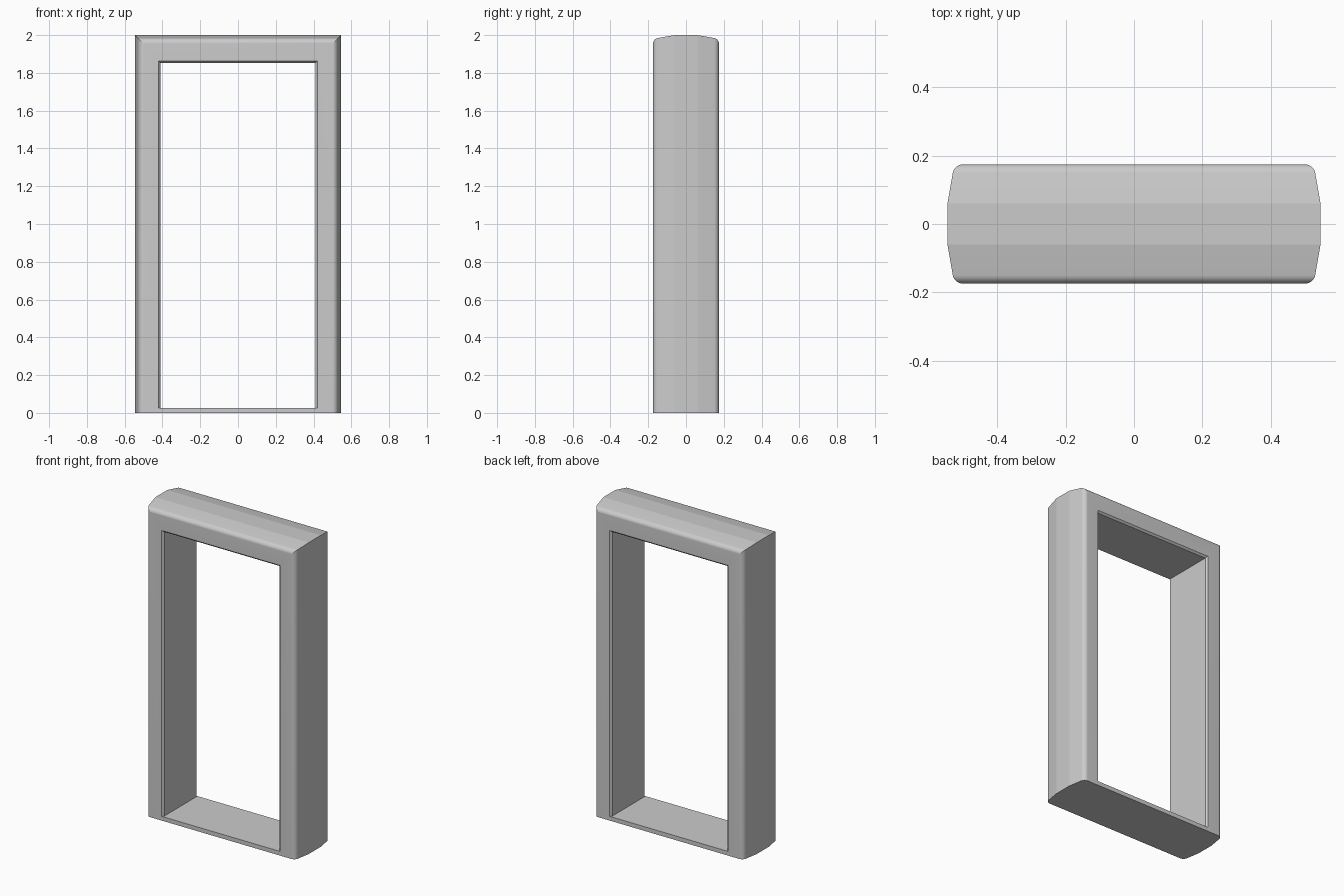
import bpy, math

if "Cube" in bpy.data.objects:
    bpy.data.objects.remove(bpy.data.objects["Cube"])

HALF_W, TOP, HALF_D = 0.545, 2.0, 0.174   # overall half width, height, half depth
SILL = 0.027                              # threshold thickness
R, STEPS = 0.03, 10                       # rounded outer edge

# Half section of the frame: (half width, depth, top height, bottom height)
half = [(HALF_W, 0.06, TOP, 0.0)]
for i in range(STEPS + 1):
    a = math.radians(10 + 80 * i / STEPS)
    x = 0.5 + R * math.cos(a)
    half.append((x, HALF_D - R + R * math.sin(a), TOP - (HALF_W - x), 0.0))
half.append((0.42, HALF_D, 1.863, SILL))              # face edge of the opening
half.append((0.41, HALF_D - 0.012, 1.852, SILL))      # chamfered into the reveal

# Mirror the section front to back and sweep it round the four corners
section = half + [(x, -y, t, b) for x, y, t, b in reversed(half)]
verts = []
for x, y, t, b in section:
    verts += [(-x, y, b), (-x, y, t), (x, y, t), (x, y, b)]
n = len(section)
faces = []
for i in range(n):
    j = (i + 1) % n
    for c in range(4):
        d = (c + 1) % 4
        faces.append((i * 4 + c, i * 4 + d, j * 4 + d, j * 4 + c))

mesh = bpy.data.meshes.new("door_frame")
mesh.from_pydata(verts, [], faces)
frame = bpy.data.objects.new("door_frame", mesh)
bpy.context.collection.objects.link(frame)

# Consistent outward normals, smooth rounding with crisp facets
bpy.context.view_layer.objects.active = frame
frame.select_set(True)
bpy.ops.object.mode_set(mode='EDIT')
bpy.ops.mesh.select_all(action='SELECT')
bpy.ops.mesh.normals_make_consistent(inside=False)
bpy.ops.object.mode_set(mode='OBJECT')
bpy.ops.object.shade_smooth_by_angle(angle=math.radians(9))
